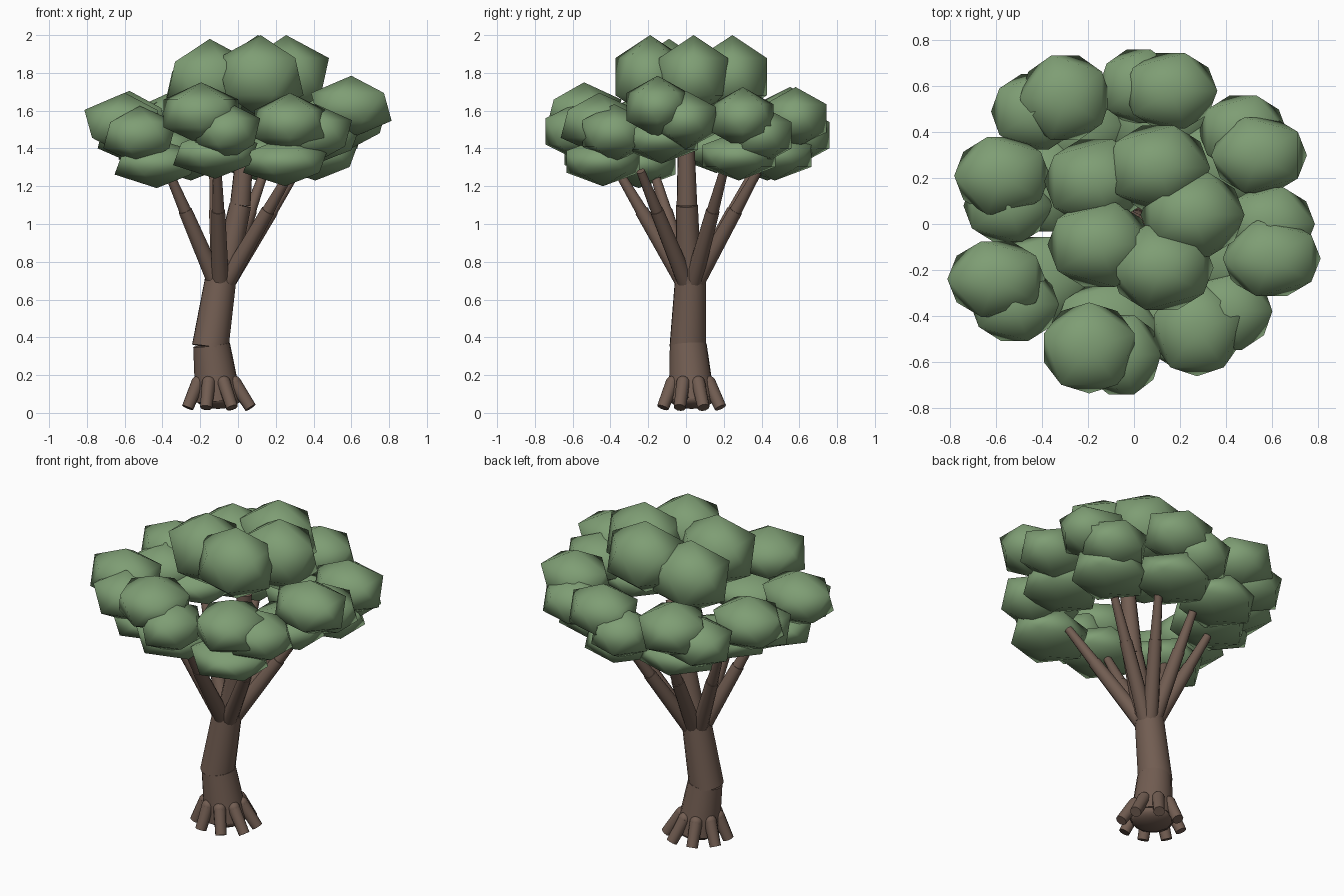
import bpy, math
from mathutils import Vector


def material(name, rgb):
    m = bpy.data.materials.new(name)
    m.diffuse_color = (*rgb, 1)
    return m


LEAF = material("leaf green", (0.21, 0.34, 0.175))
BARK = material("bark brown", (0.168, 0.11, 0.084))


def blob(name, x, y, z, hx, hy, hz, turn=0.0):
    """Low-poly leaf clump given by centre and visible half sizes."""
    bpy.ops.mesh.primitive_ico_sphere_add(subdivisions=1, radius=1, location=(x, y, z))
    o = bpy.context.object
    o.name = name
    o.scale = (hx / 0.88, hy / 0.88, hz)
    o.rotation_euler.z = math.radians(turn)
    o.data.materials.append(LEAF)
    bpy.ops.object.shade_smooth()


def limb(name, a, b, r1, r2, sides=12):
    """Tapered round limb from a to b."""
    a, b = Vector(a), Vector(b)
    d = b - a
    bpy.ops.mesh.primitive_cone_add(vertices=sides, radius1=r1, radius2=r2,
                                    depth=d.length, location=(a + b) / 2)
    o = bpy.context.object
    o.name = name
    o.rotation_euler = d.to_track_quat('Z', 'Y').to_euler()
    o.data.materials.append(BARK)
    bpy.ops.object.shade_smooth_by_angle(angle=math.radians(50))


def knob(name, at, r, flat=1.0):
    """Rounded end for a limb."""
    bpy.ops.mesh.primitive_uv_sphere_add(segments=12, ring_count=8, radius=r, location=at)
    o = bpy.context.object
    o.name = name
    o.scale.z = flat
    o.data.materials.append(BARK)
    bpy.ops.object.shade_smooth()


# Trunk: flared base with a rounded foot, and a leaning upper piece
limb("trunk_base", (-0.105, 0.03, 0.07), (-0.14, 0.012, 0.36), 0.122, 0.098, 16)
knob("trunk_foot", (-0.105, 0.03, 0.075), 0.12, 0.45)
limb("trunk_upper", (-0.147, 0.01, 0.348), (-0.09, 0.025, 0.72), 0.098, 0.083, 16)

# Roots: short rounded limbs around the base
for i in range(8):
    t = math.tau * (i + 0.5) / 8
    c, s = math.cos(t), math.sin(t)
    top = (-0.115 + 0.105 * c, 0.025 + 0.105 * s, 0.16)
    foot = (-0.1 + 0.18 * c, 0.03 + 0.165 * s, 0.028)
    limb("root", top, foot, 0.036, 0.032, 10)
    knob("root_knuckle", top, 0.036)

# Branches: each a thick lower and thinner upper piece
TIPS = [(0.31, 0.2), (0.14, 0.38), (-0.11, -0.36), (-0.37, -0.17),
        (-0.37, 0.2), (-0.13, 0.36), (0.28, -0.24)]
fork = Vector((-0.092, 0.022, 0.7))
for x, y in TIPS:
    start = fork + Vector((x + 0.09, y - 0.02, 0)) * 0.1
    tip = Vector((x, y, 1.28))
    mid = start.lerp(tip, 0.64)
    limb("branch_lower", start, mid, 0.046, 0.036)
    limb("branch_upper", mid, tip, 0.032, 0.023)
limb("leader_lower", (-0.075, 0.015, 0.7), (0.012, 0.005, 1.1), 0.068, 0.058)
limb("leader_upper", (0.012, 0.005, 1.1), (0.045, 0.0, 1.5), 0.055, 0.042)

# Crown clumps on top, meeting over the middle
CROWN = [(0.105, 0.245, 1.78, 0), (-0.165, 0.185, 1.71, 0), (0.255, 0.04, 1.78, 0),
         (-0.15, -0.09, 1.76, 0), (0.12, -0.19, 1.78, 180)]
for x, y, z, turn in CROWN:
    blob("crown_clump", x, y, z, 0.223, 0.19, 0.22, turn)

# Upper ring of clumps
UPPER = [(-0.3, 0.55, 1.56, 0.195, 0.19, 180), (0.16, 0.58, 1.56, 0.2, 0.17, 0),
         (0.545, 0.3, 1.56, 0.205, 0.17, 180), (0.6, -0.15, 1.62, 0.21, 0.17, 180),
         (0.275, -0.46, 1.53, 0.2, 0.195, 90), (-0.195, -0.54, 1.585, 0.195, 0.205, 90),
         (-0.6, -0.24, 1.53, 0.21, 0.17, 180), (-0.575, 0.21, 1.54, 0.205, 0.175, 180)]
for x, y, z, hx, hy, turn in UPPER:
    blob("upper_clump", x, y, z, hx, hy, 0.165, turn)

# Middle ring, tucked beside the upper ring
MIDDLE = [(-0.43, 0.49, 1.49, 0.19, 0.17), (0.02, 0.6, 1.47, 0.17, 0.165),
          (0.475, 0.4, 1.47, 0.19, 0.165), (0.59, 0.0, 1.55, 0.195, 0.165),
          (0.41, -0.38, 1.48, 0.19, 0.175), (-0.055, -0.57, 1.49, 0.17, 0.18),
          (-0.52, -0.35, 1.47, 0.19, 0.165), (-0.55, 0.08, 1.47, 0.19, 0.165)]
for x, y, z, hx, hy in MIDDLE:
    blob("middle_clump", x, y, z, hx, hy, 0.155)

# Lower ring, the wide flattened underside of the canopy
LOWER = [(-0.43, -0.25, 1.32), (-0.12, -0.45, 1.37), (0.25, -0.44, 1.33),
         (0.42, -0.13, 1.45), (0.41, 0.28, 1.36), (0.1, 0.47, 1.36),
         (-0.25, 0.43, 1.36), (-0.41, 0.16, 1.4)]
for x, y, z in LOWER:
    blob("lower_clump", x, y, z, 0.22, 0.2, 0.13)
